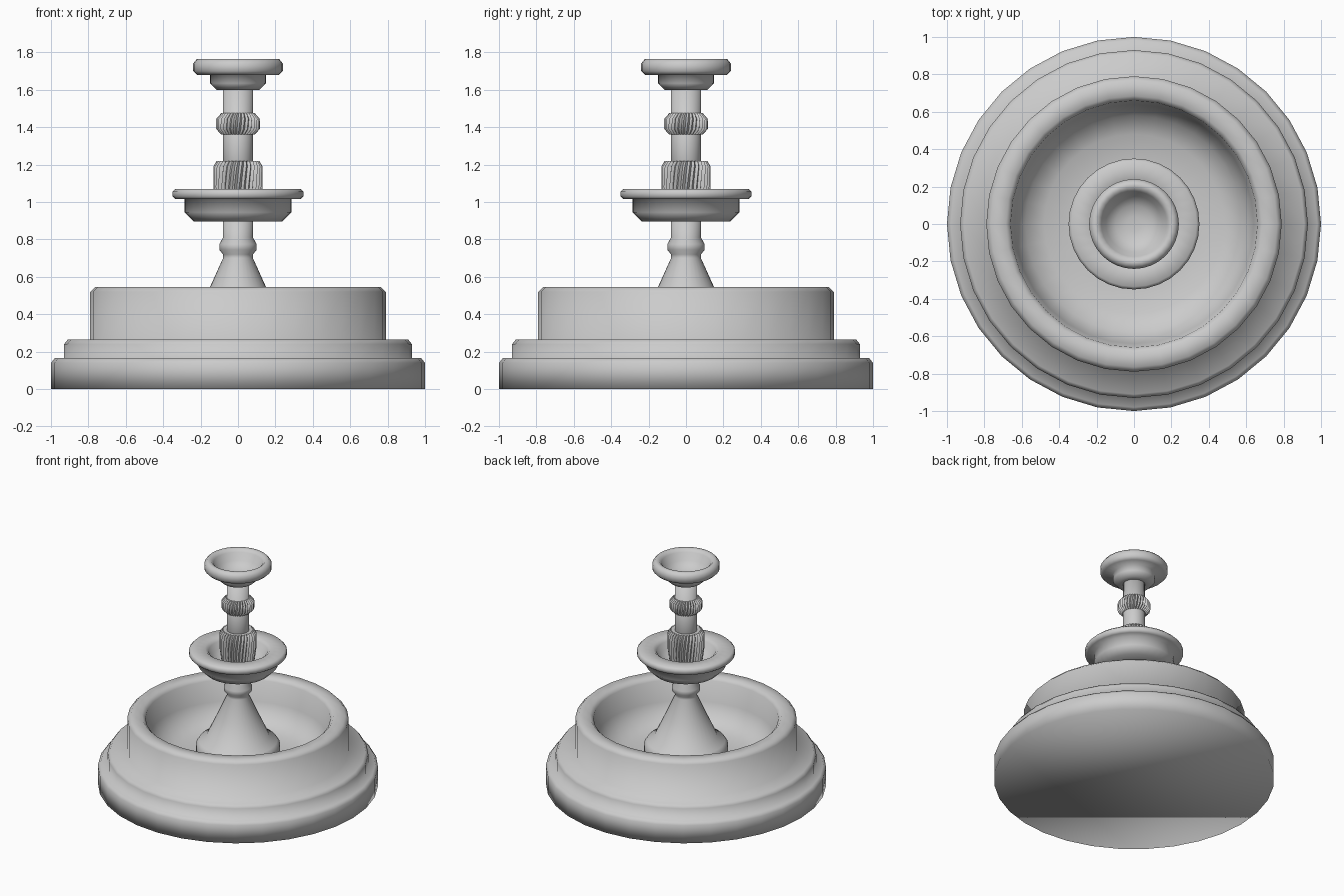
import bpy, bmesh, math

cube = bpy.data.objects.get("Cube")
if cube:
    bpy.data.objects.remove(cube, do_unlink=True)

stone = bpy.data.materials.new("grey stone")
stone.use_nodes = True
GREY = (0.6, 0.6, 0.6, 1)
stone.diffuse_color = GREY
stone.node_tree.nodes["Principled BSDF"].inputs["Base Color"].default_value = GREY


def lathe(name, profile, sides=32, groove=0.0, twist=0.0, angle=None):
    """Turn (radius, height) points round z; grooves sink every other side."""
    bm = bmesh.new()
    rings = []
    for k, (r, z) in enumerate(profile):
        ring = []
        for i in range(sides):
            a = 2 * math.pi * (i + twist * k) / sides
            rr = r - groove * (i % 2)
            ring.append(bm.verts.new((rr * math.cos(a), rr * math.sin(a), z)))
        rings.append(ring)
    for low, high in zip(rings, rings[1:]):
        for i in range(sides):
            j = (i + 1) % sides
            bm.faces.new((low[i], low[j], high[j], high[i]))
    bm.faces.new(rings[0][::-1])
    bm.faces.new(rings[-1])
    mesh = bpy.data.meshes.new(name)
    bm.to_mesh(mesh)
    bm.free()
    mesh.materials.append(stone)
    obj = bpy.data.objects.new(name, mesh)
    bpy.context.collection.objects.link(obj)
    bpy.ops.object.select_all(action="DESELECT")
    obj.select_set(True)
    bpy.context.view_layer.objects.active = obj
    if angle is None:
        bpy.ops.object.shade_smooth()
    else:
        bpy.ops.object.shade_smooth_by_angle(angle=math.radians(angle))
    return obj


# Stepped base and hollow basin
lathe("basin", [
    (1.0, 0), (1.0, 0.14), (0.98, 0.165), (0.93, 0.165),
    (0.93, 0.24), (0.91, 0.265), (0.79, 0.265),
    (0.79, 0.52), (0.765, 0.545), (0.685, 0.545), (0.66, 0.52),
    (0.64, 0.36), (0.58, 0.26), (0.48, 0.21), (0.3, 0.2)])

# Flared foot and lower stem with its bead
lathe("pedestal", [
    (0.3, 0.19), (0.3, 0.32), (0.28, 0.35), (0.225, 0.385), (0.15, 0.545),
    (0.08, 0.7), (0.08, 0.72), (0.1, 0.745), (0.1, 0.775),
    (0.08, 0.81), (0.08, 0.92)])

# Middle bowl
lathe("middle_bowl", [
    (0.08, 0.895), (0.235, 0.895), (0.285, 0.945), (0.285, 1.015),
    (0.335, 1.015), (0.35, 1.03), (0.35, 1.055), (0.335, 1.07),
    (0.235, 1.07), (0.21, 1.05), (0.19, 1.0), (0.13, 0.96)])

# Upper stem
lathe("upper_stem", [(0.08, 0.94), (0.08, 1.62)])

# Fluted collars
lathe("lower_collar", [
    (0.115, 0.95), (0.132, 1.08), (0.132, 1.14), (0.132, 1.19), (0.115, 1.218)],
    sides=64, groove=0.014, twist=0.5, angle=40)
lathe("upper_collar", [
    (0.088, 1.36), (0.117, 1.39), (0.117, 1.445), (0.09, 1.475)],
    sides=64, groove=0.012, twist=0.5, angle=40)

# Top bowl
lathe("top_bowl", [
    (0.08, 1.6), (0.115, 1.6), (0.15, 1.635), (0.15, 1.68),
    (0.22, 1.68), (0.24, 1.7), (0.24, 1.74), (0.22, 1.765),
    (0.195, 1.765), (0.175, 1.745), (0.15, 1.69), (0.1, 1.65), (0.04, 1.64)])
